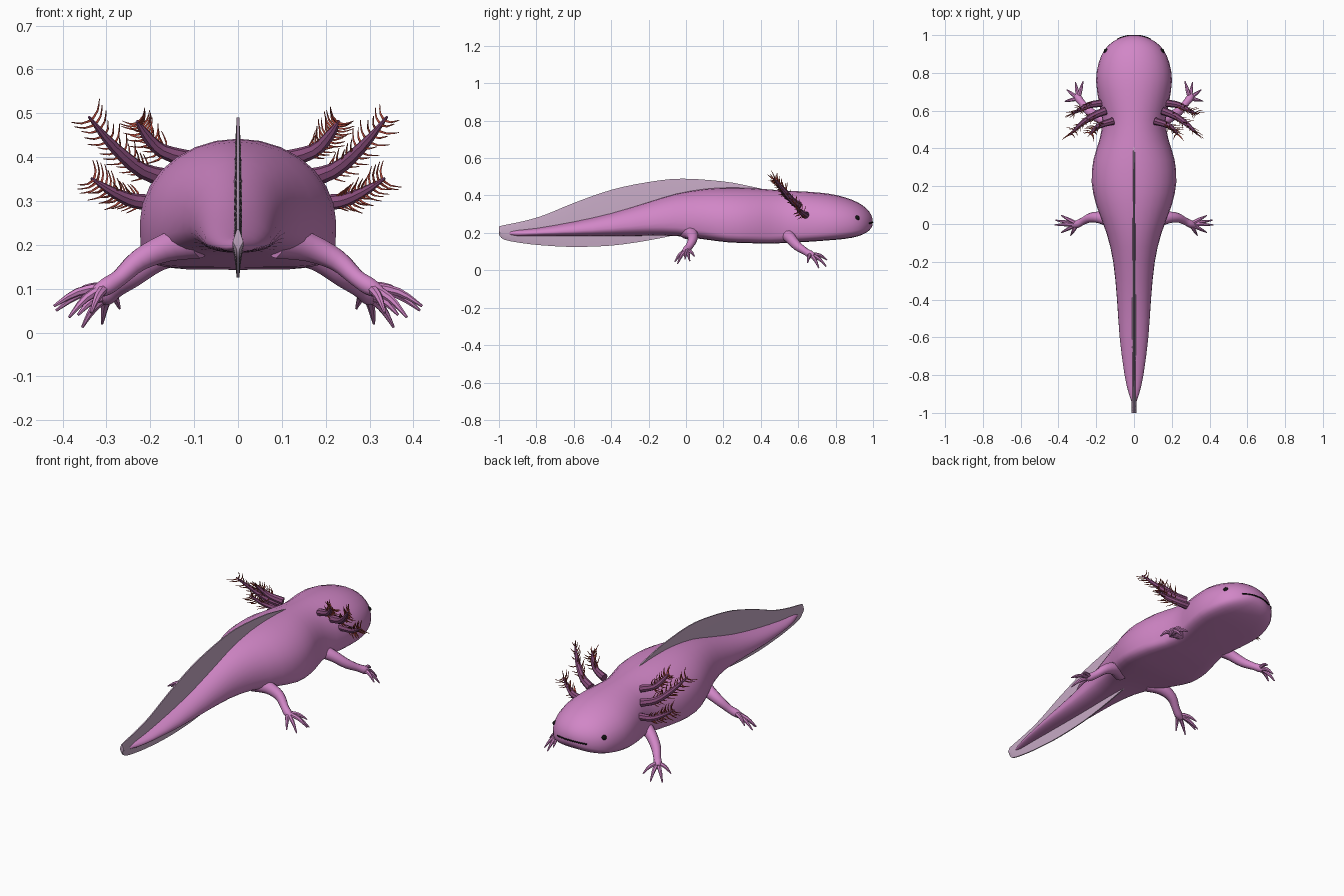
import bpy, bmesh, math, random
from mathutils import Vector
from mathutils.bvhtree import BVHTree

random.seed(4)
cube = bpy.data.objects.get("Cube")
if cube:
    bpy.data.objects.remove(cube)


def material(name, r, g, b):
    m = bpy.data.materials.new(name)
    m.use_nodes = True
    m.diffuse_color = (r, g, b, 1)
    m.node_tree.nodes["Principled BSDF"].inputs["Base Color"].default_value = (r, g, b, 1)
    return m


pink = material("skin pink", .64, .24, .57)
pale = material("fin pale mauve", .58, .41, .57)
plum = material("gill plum", .25, .075, .2)
red = material("filament red", .4, .06, .04)
black = material("black", .006, .006, .006)


def finish(bm, name, mat, angle=40):
    bmesh.ops.recalc_face_normals(bm, faces=bm.faces)
    mesh = bpy.data.meshes.new(name)
    bm.to_mesh(mesh)
    bm.free()
    mesh.materials.append(mat)
    ob = bpy.data.objects.new(name, mesh)
    bpy.context.collection.objects.link(ob)
    bpy.ops.object.select_all(action='DESELECT')
    ob.select_set(True)
    bpy.context.view_layer.objects.active = ob
    bpy.ops.object.shade_smooth_by_angle(angle=math.radians(angle))
    return ob


def smooth_path(pts, steps):
    """Catmull-Rom interpolation of tuples of any length."""
    p = [pts[0]] + list(pts) + [pts[-1]]
    out = []
    for i in range(1, len(p) - 2):
        for k in range(steps):
            t = k / steps
            out.append([.5 * (2 * b + (c - a) * t + (2 * a - 5 * b + 4 * c - d) * t * t
                              + (3 * b - a - 3 * c + d) * t ** 3)
                        for a, b, c, d in zip(*p[i - 1:i + 3])])
    return out + [list(pts[-1])]


def loft(bm, rings):
    """Skin closed rings of points and cap both ends."""
    loops = [[bm.verts.new(v) for v in ring] for ring in rings]
    n = len(loops[0])
    for a, b in zip(loops, loops[1:]):
        for i in range(n):
            bm.faces.new((a[i], a[(i + 1) % n], b[(i + 1) % n], b[i]))
    bm.faces.new(loops[0])
    bm.faces.new(loops[-1])


def sweep(bm, pts, sides=8, steps=3):
    """Tapered tube through points (x, y, z, radius)."""
    path = smooth_path(pts, steps)
    pos = [Vector(p[:3]) for p in path]
    rings, u = [], None
    for i, p in enumerate(path):
        d = (pos[min(i + 1, len(pos) - 1)] - pos[max(i - 1, 0)]).normalized()
        u = d.orthogonal() if u is None else u - d * u.dot(d)
        u.normalize()
        v = d.cross(u)
        rings.append([pos[i] + p[3] * (u * math.cos(a) + v * math.sin(a))
                      for a in (math.tau * k / sides for k in range(sides))])
    loft(bm, rings)


# Body: stations of y, half width, underside, back, squareness of underside
stations = [(-.96, .006, .192, .205, 1), (-.9, .027, .183, .215, 1), (-.8, .05, .183, .225, 1),
            (-.6, .076, .182, .26, .9), (-.4, .09, .182, .305, .9), (-.2, .11, .185, .365, .8),
            (-.05, .145, .183, .41, .6), (.1, .2, .165, .435, .45), (.22, .224, .15, .442, .35),
            (.34, .215, .145, .44, .35), (.45, .182, .143, .432, .35), (.55, .168, .147, .425, .4),
            (.65, .187, .152, .42, .4), (.76, .201, .16, .41, .4), (.85, .188, .168, .39, .45),
            (.92, .158, .182, .362, .5), (.965, .112, .202, .33, .6), (.99, .06, .225, .297, .7),
            (.998, .02, .245, .27, 1)]


def body_ring(y, w, low, top, square, n=28):
    mid = low + .34 * (top - low)
    ring = []
    for k in range(n):
        c, s = math.cos(math.tau * k / n), math.sin(math.tau * k / n)
        if s >= 0:
            ring.append((w * c, y, mid + (top - mid) * s))
        else:
            ring.append((w * math.copysign(abs(c) ** square, c), y,
                         mid - (mid - low) * abs(s) ** square))
    return ring


bm = bmesh.new()
loft(bm, [body_ring(*s) for s in smooth_path(stations, 2)])
surface = BVHTree.FromBMesh(bm)
finish(bm, "body", pink)

# Tail fin: y, lower edge, upper edge
fin = [(-1, .19, .235), (-.97, .163, .242), (-.86, .143, .265), (-.75, .132, .298), (-.6, .125, .36),
       (-.4, .132, .43), (-.2, .16, .472), (-.02, .2, .49), (.2, .28, .475), (.33, .36, .452),
       (.43, .4, .43)]
bm = bmesh.new()
rings = []
for y, low, top in smooth_path(fin, 3):
    mid = low + .4 * (top - low)
    rings.append([(.003, y, low), (.012, y, mid), (.003, y, top),
                  (-.003, y, top), (-.012, y, mid), (-.003, y, low)])
loft(bm, rings)
finish(bm, "tail_fin", pale)

# Limbs: path of the leg, then toe tips fanning out from the foot
hind_leg = [(.09, .0, .21, .042), (.16, .03, .195, .034), (.225, .035, .165, .026),
            (.27, .015, .125, .02), (.3, .0, .105, .021), (.325, -.006, .092, .014)]
hind_toes = [(.385, .045, .075), (.415, .02, .05), (.42, -.005, .06), (.385, -.045, .035), (.335, -.06, .045)]
fore_leg = [(.11, .53, .2, .04), (.18, .56, .17, .03), (.235, .595, .13, .025),
            (.275, .64, .1, .019), (.295, .665, .085, .021), (.305, .682, .075, .014)]
fore_toes = [(.27, .755, .055), (.31, .75, .02), (.355, .71, .012), (.365, .65, .04)]


def limb(name, s, leg, toes):
    bm = bmesh.new()
    sweep(bm, [(s * x, y, z, r) for x, y, z, r in leg], 10)
    root = Vector(leg[-2][:3])
    for toe in toes:
        tip = Vector(toe)
        bend = root.lerp(tip, .55) + Vector((0, 0, .012))
        sweep(bm, [(s * v.x, v.y, v.z, r) for v, r in
                   ((root, .012), (bend, .0095), (tip, .003))], 7)
    finish(bm, name, pink)


# Gill stalks: base, middle and tip with radii
gills = {"upper": [(.11, .545, .395, .02), (.175, .525, .415, .016), (.21, .5, .45, .012), (.23, .475, .482, .004)],
         "middle": [(.15, .6, .35, .022), (.22, .57, .37, .018), (.285, .525, .425, .013), (.34, .47, .492, .003)],
         "lower": [(.17, .64, .295, .02), (.235, .63, .3, .017), (.285, .605, .32, .012), (.335, .58, .352, .003)]}


def gill(name, s, stalk):
    stalk = [(s * x, y, z, r) for x, y, z, r in stalk]
    bm = bmesh.new()
    sweep(bm, stalk, 8)
    finish(bm, name + "_gill_stalk", plum)
    bm = bmesh.new()
    path = smooth_path(stalk, 6)
    for i in range(5, len(path) - 1):
        p, q = Vector(path[i][:3]), Vector(path[i + 1][:3])
        d = (q - p).normalized()
        side = d.cross(Vector((0, 1, 0))).normalized()
        for sign in (-1, 1):
            out = (side * sign + d * .4 + Vector((0, random.uniform(-.9, .9), 0))).normalized()
            size = random.uniform(.03, .05)
            a = p + out * size * .55
            b = p + out * size + d * .014
            sweep(bm, [(*p, .004), (*a, .0028), (*b, .001)], 4, 2)
    finish(bm, name + "_gill_filaments", red)


for side, s in (("left", 1), ("right", -1)):
    limb(side + "_hind_leg", s, hind_leg, hind_toes)
    limb(side + "_front_leg", s, fore_leg, fore_toes)
    for level, stalk in gills.items():
        gill(side + "_" + level, s, stalk)
    # Eye seated on the side of the head
    spot = surface.ray_cast(Vector((s, .915, .28)), Vector((-s, 0, 0)))[0]
    bm = bmesh.new()
    bmesh.ops.create_uvsphere(bm, u_segments=12, v_segments=8, radius=.014)
    bmesh.ops.translate(bm, verts=bm.verts, vec=spot - Vector((s * .006, 0, 0)))
    finish(bm, side + "_eye", black)

# Mouth: thin line wrapped round the snout
bm = bmesh.new()
line = []
for k in range(-8, 9):
    x = k * .011
    hit = surface.ray_cast(Vector((x, 2, .257 - .8 * x * x)), Vector((0, -1, 0)))[0]
    line.append((*hit, .004))
sweep(bm, line, 6, 1)
finish(bm, "mouth", black)
